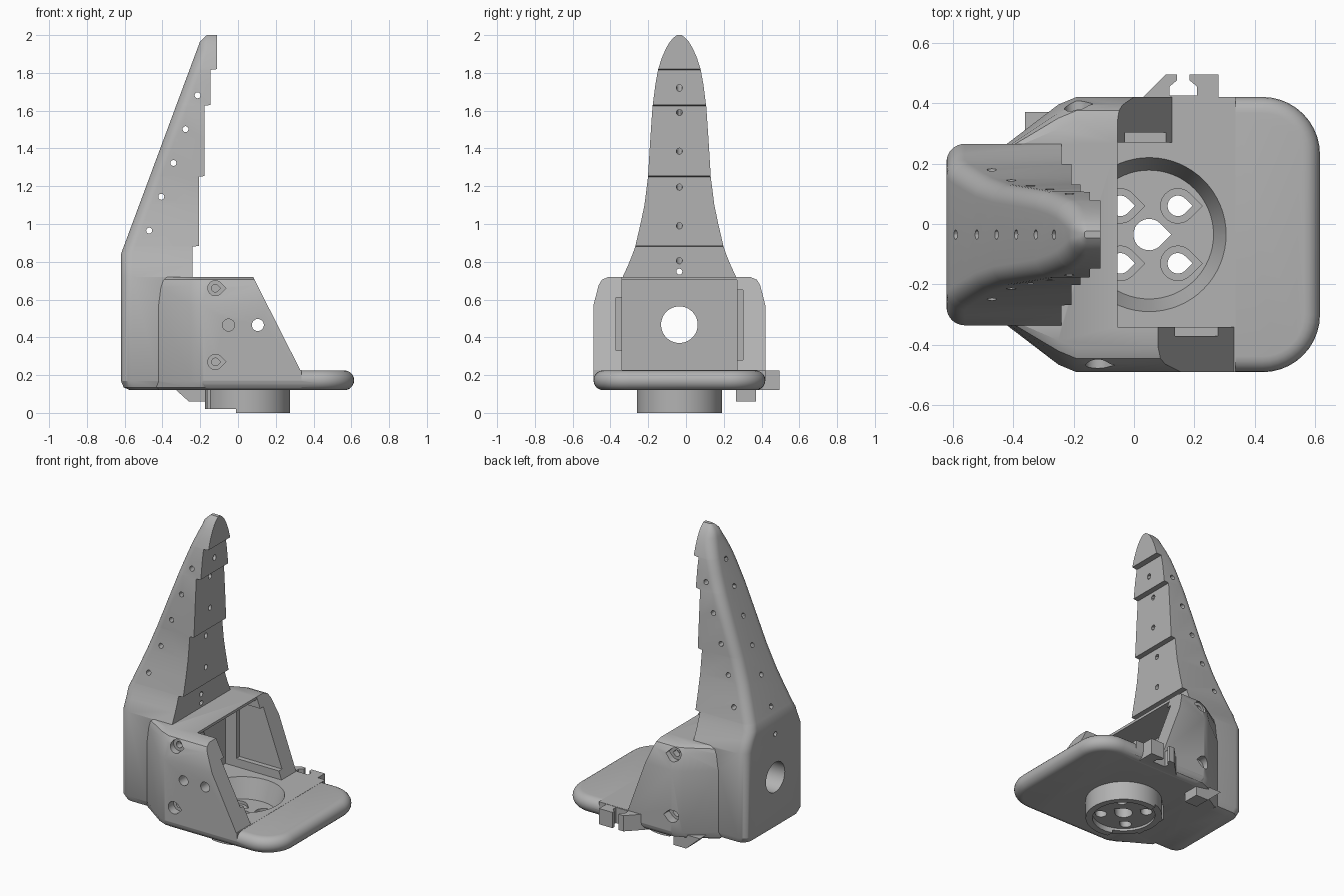
import bpy, bmesh, math
from mathutils import Vector

if "Cube" in bpy.data.objects:
    bpy.data.objects.remove(bpy.data.objects["Cube"], do_unlink=True)

YC = -0.035          # symmetry plane of the part
CX = 0.05            # centre of the round mount

grey = bpy.data.materials.new("plain grey")
grey.use_nodes = True
grey.diffuse_color = (0.45, 0.45, 0.45, 1)
grey.node_tree.nodes["Principled BSDF"].inputs["Base Color"].default_value = (0.45, 0.45, 0.45, 1)


def loft(name, rings):
    """Skin a stack of equal-length point rings and cap both ends."""
    bm = bmesh.new()
    rows = [[bm.verts.new(p) for p in ring] for ring in rings]
    n = len(rows[0])
    for a, b in zip(rows, rows[1:]):
        for i in range(n):
            bm.faces.new((a[i], a[(i + 1) % n], b[(i + 1) % n], b[i]))
    bm.faces.new(rows[0][::-1])
    bm.faces.new(rows[-1])
    bmesh.ops.recalc_face_normals(bm, faces=bm.faces)
    mesh = bpy.data.meshes.new(name)
    bm.to_mesh(mesh)
    bm.free()
    mesh.materials.append(grey)
    ob = bpy.data.objects.new(name, mesh)
    bpy.context.collection.objects.link(ob)
    return ob


def prism(name, pts, axis, a, b):
    """Extrude a 2D outline along y (points are x,z) or z (points are x,y)."""
    place = (lambda p, t: (p[0], t, p[1])) if axis == "y" else (lambda p, t: (p[0], p[1], t))
    return loft(name, [[place(p, t) for p in pts] for t in (a, b)])


def box(name, x0, x1, y0, y1, z0, z1):
    return prism(name, [(x0, y0), (x1, y0), (x1, y1), (x0, y1)], "z", z0, z1)


def rod(name, p, q, r, r2=None, n=24):
    """Cylinder or cone between two points."""
    p, q = Vector(p), Vector(q)
    rot = (q - p).to_track_quat("Z", "Y")
    circle = [Vector((math.cos(2 * math.pi * i / n), math.sin(2 * math.pi * i / n), 0)) for i in range(n)]
    return loft(name, [[c + rot @ (v * s) for v in circle] for c, s in ((p, r), (q, r2 or r))])


def teardrop(cx, cy, r):
    arc = [math.radians(45 + 270 * i / 20) for i in range(21)]
    return [(cx + r * math.cos(t), cy + r * math.sin(t)) for t in arc] + [(cx + 1.414 * r, cy)]


def round_ring(x0, x1, h, rb, rf, z, n=8):
    """Rectangle in plan with rounded back (x0) and front (x1) corners."""
    pts = []
    for x, s, r, start in ((x1, 1, rf, 0), (x0, 1, rb, 90), (x0, -1, rb, 180), (x1, -1, rf, 270)):
        cx, cy = x - math.copysign(r, x - (x0 + x1) / 2), YC + s * (h - r)
        for i in range(n + 1 if r else 1):
            t = math.radians(start + 90 * i / n)
            pts.append((cx + r * math.cos(t), cy + r * math.sin(t), z) if r else (x, YC + s * h, z))
    return pts


def combine(target, tool, operation):
    tool.hide_render = True
    mod = target.modifiers.new(tool.name, "BOOLEAN")
    mod.operation, mod.solver, mod.object = operation, "EXACT", tool
    bpy.context.view_layer.objects.active = target
    bpy.ops.object.modifier_apply(modifier=mod.name)
    bpy.data.objects.remove(tool, do_unlink=True)


# Stepped finger rising from the back block: height and half width
heights = [(0.12, .25), (0.135, .285), (0.17, .30), (0.72, .30), (0.79, .268), (0.84, .248), (0.88, .234),
           (0.884, .233), (1.0, .206), (1.1, .185), (1.25, .166), (1.254, .166), (1.45, .154), (1.626, .142),
           (1.63, .141), (1.74, .127), (1.816, .113), (1.82, .112), (1.88, .093), (1.93, .071),
           (1.965, .05), (1.987, .03), (2.0, .012)]
steps = [(0.882, -.24), (1.252, -.207), (1.628, -.177), (1.818, -.145), (9, -.11)]
rings = []
for z, w in heights:
    front = next(x for top, x in steps if z < top)
    back = -0.62 + max(0, z - 0.84) * 0.372
    if z < 0.15:
        back += 0.30 - w
    if z > 1.97:
        back += (z - 1.97) * 0.8
    rings.append(round_ring(back, front, w, min(0.06, w * 0.8), 0, z))
body = loft("gripper_body", rings)

# Housing with angled back corners
rings = []
for z, h in [(.12, .405), (.135, .44), (.17, .455), (.57, .455), (.675, .428), (.705, .41), (.72, .375)]:
    half = [(-0.44 + (.455 - h) * 0.5, .285), (-0.25, h - 0.025), (-0.19, h), (0.335, h)]
    rings.append([(x, YC + y, z) for x, y in half] + [(x, YC - y, z) for x, y in half[::-1]])
combine(body, loft("housing", rings), "UNION")

# Sloped front edges of the two side walls
for y0, y1, top, foot in ((-0.6, YC, 0.08, 0.33), (YC, 0.6, -0.055, 0.125)):
    lean = (foot - top) / 0.495
    cut = [(top - lean * 0.1, 0.82), (foot, 0.226), (0.6, 0.226), (0.6, 0.82)]
    combine(body, prism("slope_cut", cut, "y", y0, y1), "DIFFERENCE")

# Inner bay, open roof and wall slots
for cut in (box("bay", -0.28, 0.6, -0.34, 0.27, 0.226, 0.703),
            box("roof_opening", -0.055, 0.6, -0.34, 0.27, 0.6, 0.9),
            box("right_slot", -0.2, 0.6, -0.37, -0.3, 0.33, 0.61),
            box("left_slot", -0.2, 0.6, 0.2, 0.303, 0.28, 0.65)):
    combine(body, cut, "DIFFERENCE")

# Base plate with fully rounded rim
rings = []
for i in range(11):
    a = math.radians(-90 + 18 * i)
    inset = 0.0525 * (1 - math.cos(a))
    rings.append(round_ring(-0.2 + inset, 0.615 - inset, 0.455 - inset, 0.02, 0.19 - inset,
                            0.1725 + 0.0525 * math.sin(a), 10))
combine(body, loft("base_plate", rings), "UNION")

# Round mount below, its side tab, the corner catch and the slotted hook
mount = rod("mount", (CX, YC, 0), (CX, YC, 0.15), 0.225, n=64)
combine(mount, box("mount_step", -0.3, -0.01, -0.4, 0.4, -0.1, 0.02), "DIFFERENCE")
combine(body, mount, "UNION")
combine(body, box("mount_tab", -0.165, 0, YC - 0.11, YC + 0.11, 0.021, 0.15), "UNION")
catch = [(-0.36, 0.15), (-0.26, 0.06), (-0.17, 0.06), (-0.17, 0.15)]
combine(body, prism("corner_catch", catch, "y", 0.265, 0.37), "UNION")
hook = [(-0.03, .35), (-0.03, .36), (.105, .495), (.142, .495), (.142, .475), (.118, .455), (.118, .425),
        (.208, .425), (.208, .455), (.184, .475), (.184, .495), (.28, .495), (.28, .35)]
combine(body, prism("hook", hook, "z", 0.122, 0.2245), "UNION")

# Dished recess and bolt holes through the mount
combine(body, rod("dish", (CX, YC, 0.1), (CX, YC, 0.23), 0.213, 0.256, 64), "DIFFERENCE")
combine(body, rod("under_recess", (CX, YC, -0.1), (CX, YC, 0.035), 0.185, n=64), "DIFFERENCE")
combine(body, prism("centre_hole", teardrop(CX, YC, 0.052), "z", -0.1, 0.15), "DIFFERENCE")
for sx in (-1, 1):
    for sy in (-1, 1):
        x, y = CX + sx * 0.095, YC + sy * 0.095
        combine(body, prism("bolt_hole", teardrop(x, y, 0.034), "z", -0.1, 0.15), "DIFFERENCE")
        combine(body, prism("bolt_seat", teardrop(x, y, 0.057), "z", 0.08, 0.15), "DIFFERENCE")

# Holes in the side walls
for z in (0.27, 0.66):
    for x, s in ((-0.12, -1), (-0.19, 1)):
        for r, depth in ((0.04, 0.40), (0.02, 0.36)):
            lo, hi = sorted((YC + s * depth, YC + s * 0.6))
            combine(body, prism("screw_hole", teardrop(x, z, r), "y", lo, hi), "DIFFERENCE")
for x in (-0.05, 0.105):
    combine(body, rod("pin_hole", (x, -0.6, 0.465), (x, -0.2, 0.465), 0.032), "DIFFERENCE")

# Large rear opening and the fine cord holes of the finger
combine(body, rod("rear_opening", (-0.8, YC, 0.467), (-0.1, YC, 0.467), 0.097, n=48), "DIFFERENCE")
combine(body, rod("cord_hole", (-0.8, YC, 0.748), (0, YC, 0.748), 0.016, n=12), "DIFFERENCE")
for i in range(5):
    x, z = -0.47 + 0.064 * i, 0.965 + 0.179 * i
    combine(body, rod("cross_hole", (x, -0.5, z), (x, 0.5, z), 0.016, n=12), "DIFFERENCE")
for x, z in ((-0.59, .805), (-0.52, .99), (-0.455, 1.195), (-0.39, 1.385), (-0.325, 1.59), (-0.265, 1.72)):
    a = Vector((x, YC, 0.84 + (x + 0.62) * 2.69))
    b = Vector((next(f for top, f in steps if z < top), YC, z))
    d = (b - a).normalized() * 0.05
    combine(body, rod("cord_hole", a - d, b + d, 0.016, n=12), "DIFFERENCE")

# Smooth shading with crisp edges
bpy.ops.object.select_all(action="DESELECT")
body.select_set(True)
bpy.context.view_layer.objects.active = body
bpy.ops.object.shade_smooth_by_angle(angle=math.radians(30))
